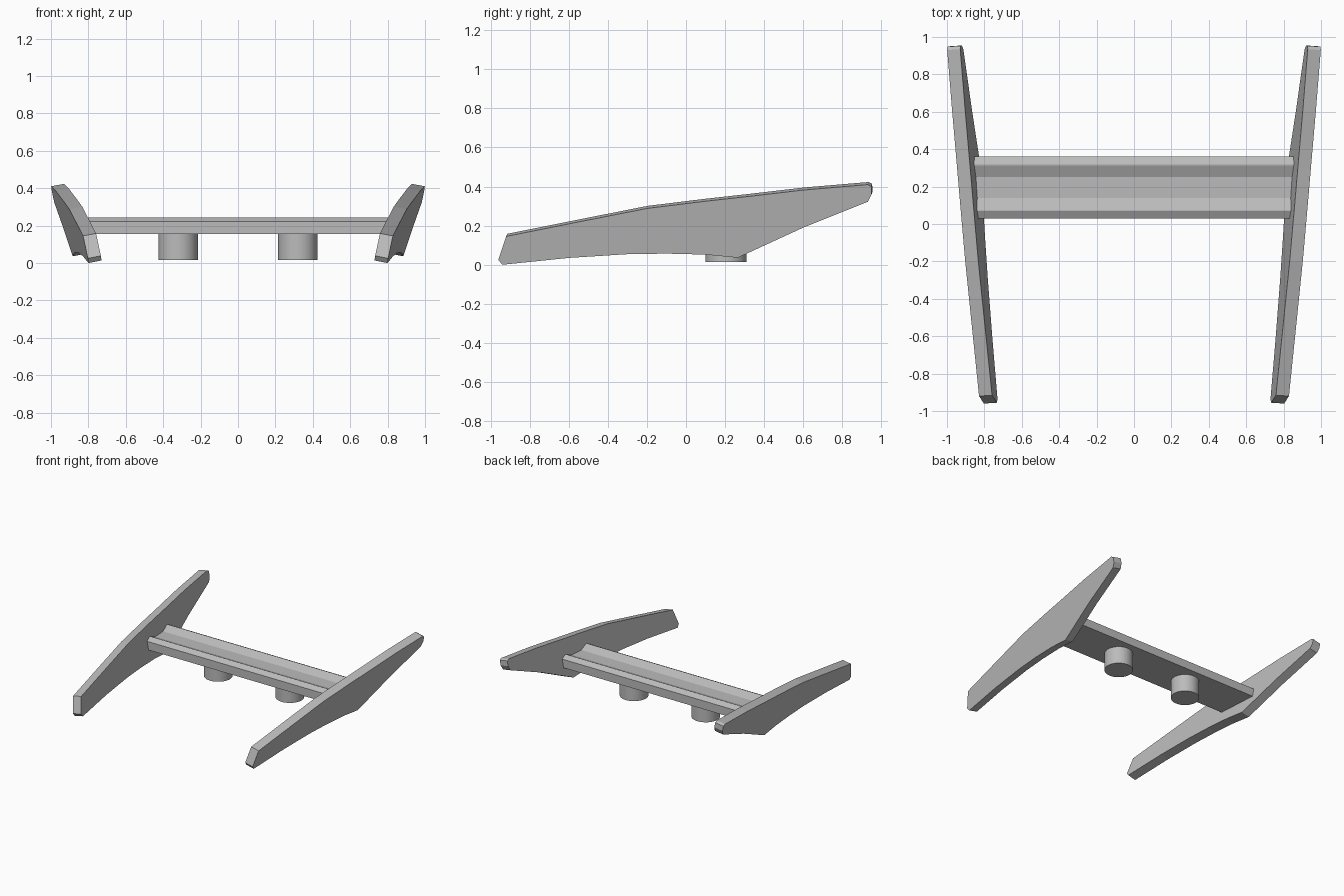
import bpy
import bmesh
from mathutils import Vector

cube = bpy.data.objects.get("Cube")
if cube:
    bpy.data.objects.remove(cube, do_unlink=True)

# One plain grey for everything
grey = bpy.data.materials.new("plain_grey")
grey.use_nodes = True
colour = (0.5, 0.5, 0.5, 1)
grey.diffuse_color = colour
grey.node_tree.nodes["Principled BSDF"].inputs["Base Color"].default_value = colour


def prism(name, outline, offset):
    """Solid made by sweeping a closed outline along an offset."""
    bm = bmesh.new()
    face = bm.faces.new([bm.verts.new(p) for p in outline])
    swept = bmesh.ops.extrude_face_region(bm, geom=[face], use_keep_orig=True)
    moved = [v for v in swept["geom"] if isinstance(v, bmesh.types.BMVert)]
    bmesh.ops.translate(bm, verts=moved, vec=offset)
    bmesh.ops.recalc_face_normals(bm, faces=bm.faces)
    mesh = bpy.data.meshes.new(name)
    bm.to_mesh(mesh)
    bm.free()
    mesh.materials.append(grey)
    obj = bpy.data.objects.new(name, mesh)
    bpy.context.collection.objects.link(obj)
    return obj


# Side blades: one profile (y, z) laid on a plane that leans and toes outward
blade = [(-0.94, 0.0), (-0.96, 0.025), (-0.92, 0.145), (-0.58, 0.213),
         (-0.2, 0.288), (0.1, 0.325), (0.3, 0.347), (0.6, 0.382),
         (0.93, 0.41), (0.948, 0.4), (0.95, 0.36), (0.93, 0.322),
         (0.6, 0.19), (0.265, 0.036), (0.1, 0.052), (-0.1, 0.057),
         (-0.3, 0.054), (-0.6, 0.035)]
toe, lean, thickness = 0.0645, 0.192, 0.071
for side, name in ((1, "left_blade"), (-1, "right_blade")):
    outline = [(side * (0.86 + toe * y + lean * z), y, z) for y, z in blade]
    inward = Vector((-side, toe, lean)).normalized() * thickness
    prism(name, outline, inward)

# Crossbar with two ridges and a shallow channel between them
half = [(0.165, 0.155), (0.165, 0.222), (0.125, 0.243), (0.119, 0.243), (0.055, 0.215)]
mid = 0.195
section = [(mid - d, z) for d, z in half] + [(mid + d, z) for d, z in reversed(half)]
reach = 0.865
prism("crossbar", [(-reach, y, z) for y, z in section], (2 * reach, 0, 0))

# Round pegs under the crossbar
for side, name in ((1, "left_peg"), (-1, "right_peg")):
    bpy.ops.mesh.primitive_cylinder_add(vertices=48, radius=0.105, depth=0.145,
                                        location=(side * 0.32, 0.205, 0.0875))
    peg = bpy.context.object
    peg.name = name
    peg.data.materials.append(grey)
    bpy.ops.object.shade_smooth_by_angle()
